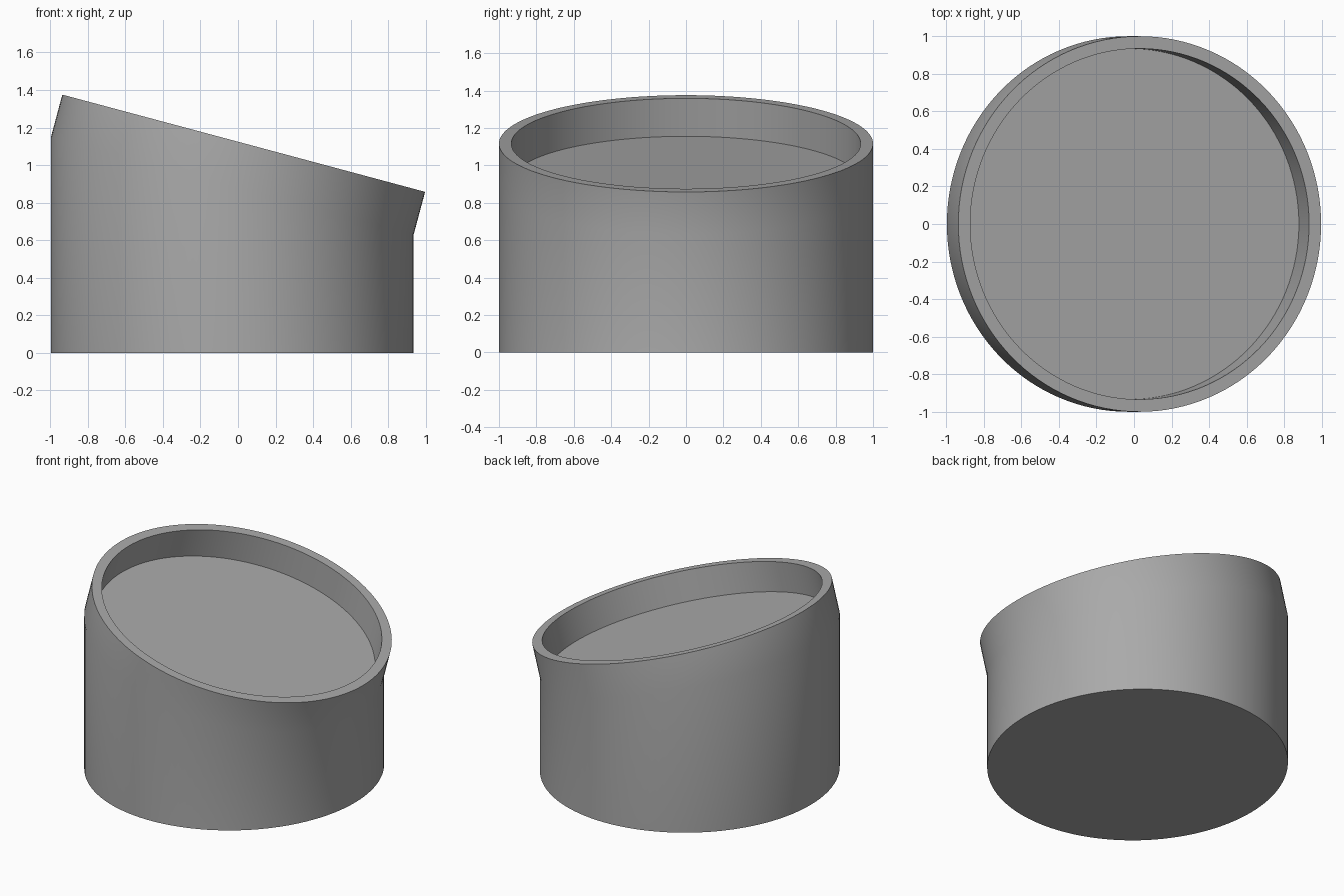
import bpy, bmesh
from math import sin, cos, pi, radians
from mathutils import Vector, Matrix

cube = bpy.data.objects.get("Cube")
if cube:
    bpy.data.objects.remove(cube)

SIDES = 128
TILT = Matrix.Rotation(radians(15), 3, 'Y')
AXIS = TILT @ Vector((0, 0, 1))
RIM_HEIGHT = 0.235
RECESS_DEPTH = 0.21
INNER_RADIUS = 0.934
RIM_CENTRE = AXIS * RIM_HEIGHT / 2 + Vector((0, 0, 1.003))

grey = bpy.data.materials.new("plain grey")
grey.use_nodes = True
colour = (0.4, 0.4, 0.4, 1)
grey.diffuse_color = colour
grey.node_tree.nodes["Principled BSDF"].inputs["Base Color"].default_value = colour

bm = bmesh.new()


def tilted_ring(radius, depth):
    """Circle square to the tilted axis, sunk below the rim by depth."""
    angles = [2 * pi * i / SIDES for i in range(SIDES)]
    return [bm.verts.new(RIM_CENTRE - AXIS * depth
                         + TILT @ Vector((radius * cos(a), radius * sin(a), 0)))
            for a in angles]


# Rings from the base, up the outside, over the rim and down into the recess
fold = tilted_ring(1, RIM_HEIGHT)
base = [bm.verts.new((v.co.x, v.co.y, 0)) for v in fold]
rings = [base, fold, tilted_ring(1, 0), tilted_ring(INNER_RADIUS, 0),
         tilted_ring(INNER_RADIUS, RECESS_DEPTH)]
for low, high in zip(rings, rings[1:]):
    for i in range(SIDES):
        j = (i + 1) % SIDES
        bm.faces.new((low[i], low[j], high[j], high[i]))

# Underside and recessed floor
bm.faces.new(base[::-1])
bm.faces.new(rings[-1])

mesh = bpy.data.meshes.new("angled_cup")
bm.to_mesh(mesh)
bm.free()
mesh.materials.append(grey)
cup = bpy.data.objects.new("angled_cup", mesh)
bpy.context.collection.objects.link(cup)

# Smooth walls with crisp rim, floor and base edges
bpy.ops.object.select_all(action='DESELECT')
cup.select_set(True)
bpy.context.view_layer.objects.active = cup
bpy.ops.object.shade_smooth_by_angle(angle=radians(30))
